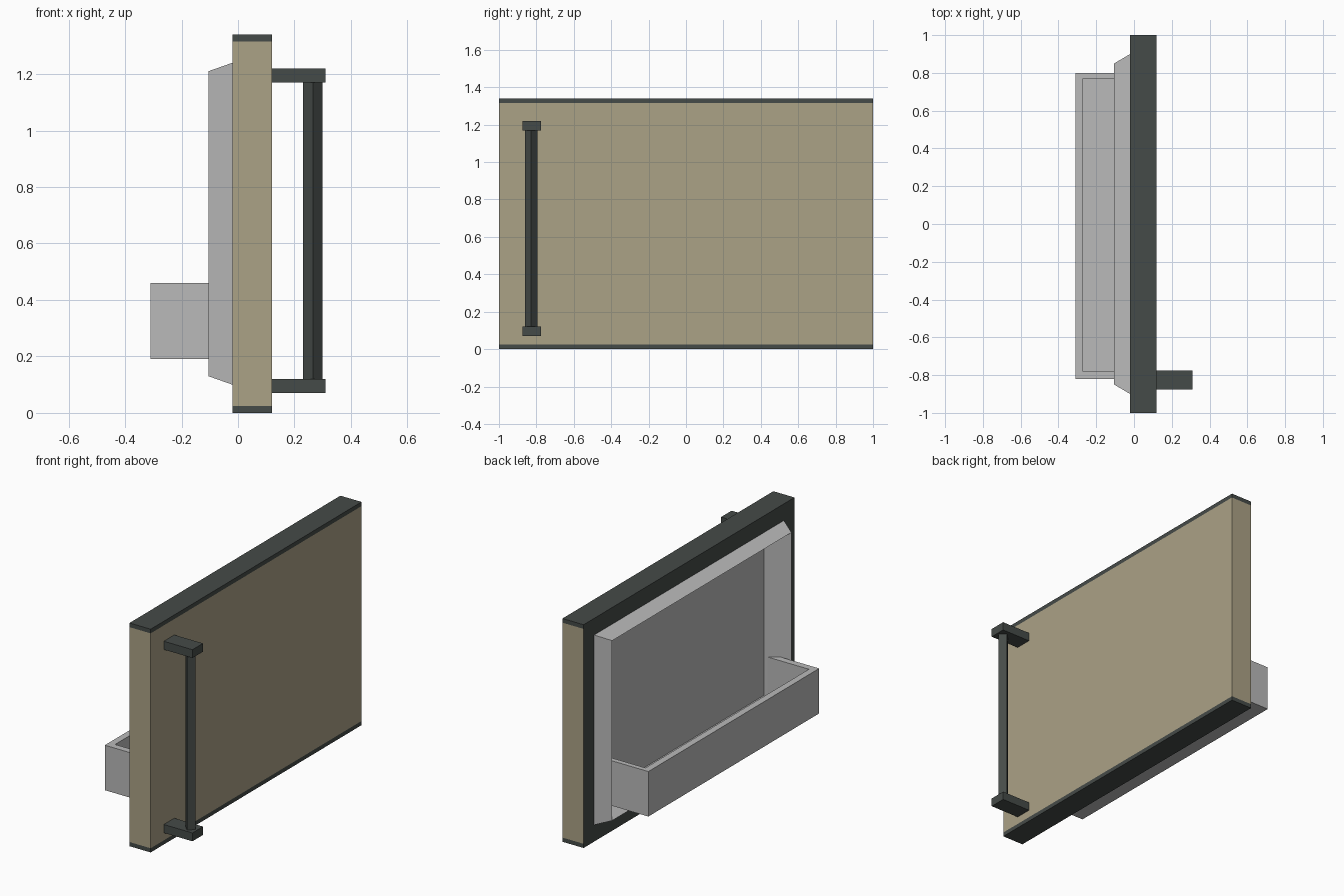
import bpy
import bmesh

if "Cube" in bpy.data.objects:
    bpy.data.objects.remove(bpy.data.objects["Cube"])


def material(name, rgb):
    m = bpy.data.materials.new(name)
    m.diffuse_color = (*rgb, 1)
    m.use_nodes = True
    m.node_tree.nodes["Principled BSDF"].inputs["Base Color"].default_value = m.diffuse_color
    return m


TAN = material("tan enamel", (0.41, 0.36, 0.24))
DARK = material("dark trim", (0.06, 0.07, 0.065))
GREY = material("light grey plastic", (0.49, 0.49, 0.49))


def finish(name, bm, mats):
    bmesh.ops.recalc_face_normals(bm, faces=bm.faces)
    me = bpy.data.meshes.new(name)
    bm.to_mesh(me)
    bm.free()
    for m in mats:
        me.materials.append(m)
    ob = bpy.data.objects.new(name, me)
    bpy.context.collection.objects.link(ob)
    return ob


def prism(name, outline, z0, z1, mat):
    """Extrude an (x, y) outline from z0 to z1."""
    bm = bmesh.new()
    face = bm.faces.new([bm.verts.new((x, y, z0)) for x, y in outline])
    ext = bmesh.ops.extrude_face_region(bm, geom=[face])["geom"]
    top = [v for v in ext if isinstance(v, bmesh.types.BMVert)]
    bmesh.ops.translate(bm, verts=top, vec=(0, 0, z1 - z0))
    # extruding keeps the first face as the bottom when it is still present
    if not face.is_valid:
        bmesh.ops.holes_fill(bm, edges=bm.edges)
    return finish(name, bm, [mat])


def box(name, x0, x1, y0, y1, z0, z1, mat):
    return prism(name, [(x0, y0), (x1, y0), (x1, y1), (x0, y1)], z0, z1, mat)


# Door: nested rectangles from the outer skin, round the back, into the recess
# each ring is x, half width, bottom, top
rings = [(0.12, 1.0, 0.025, 1.315), (-0.02, 1.0, 0.025, 1.315),
         (-0.02, 0.9, 0.10, 1.24), (-0.105, 0.85, 0.13, 1.21),
         (0.02, 0.77, 0.21, 1.13)]
ring_mats = [0, 1, 2, 2]  # tan sides, dark back, grey liner
bm = bmesh.new()
loops = [[bm.verts.new((x, y, z)) for y, z in ((-w, b), (w, b), (w, t), (-w, t))]
         for x, w, b, t in rings]
bm.faces.new(loops[0]).material_index = 0
bm.faces.new(loops[-1]).material_index = 2
for a, b, mi in zip(loops, loops[1:], ring_mats):
    for i in range(4):
        j = (i + 1) % 4
        bm.faces.new((a[i], a[j], b[j], b[i])).material_index = mi
finish("door", bm, [TAN, DARK, GREY])

# Dark caps along the bottom and top edges
box("bottom_cap", -0.02, 0.12, -1, 1, 0, 0.025, DARK)
box("top_cap", -0.02, 0.12, -1, 1, 1.315, 1.34, DARK)

# Open shelf bin on the inside of the door
prism("bin_wall", [(0.02, -0.82), (-0.31, -0.82), (-0.31, 0.80), (0.02, 0.80),
                   (0.02, 0.77), (-0.27, 0.77), (-0.27, -0.78), (0.02, -0.78)],
      0.19, 0.46, GREY)
box("bin_floor", -0.275, 0.025, -0.785, 0.775, 0.19, 0.23, GREY)

# Handle: two brackets and a diamond-section bar
for name, z in (("lower_bracket", 0.07), ("upper_bracket", 1.17)):
    box(name, 0.12, 0.31, -0.875, -0.775, z, z + 0.05, DARK)
cx, cy, r = 0.265, -0.828, 0.034
prism("handle_bar", [(cx - r, cy), (cx, cy - r), (cx + r, cy), (cx, cy + r)],
      0.12, 1.17, DARK)
